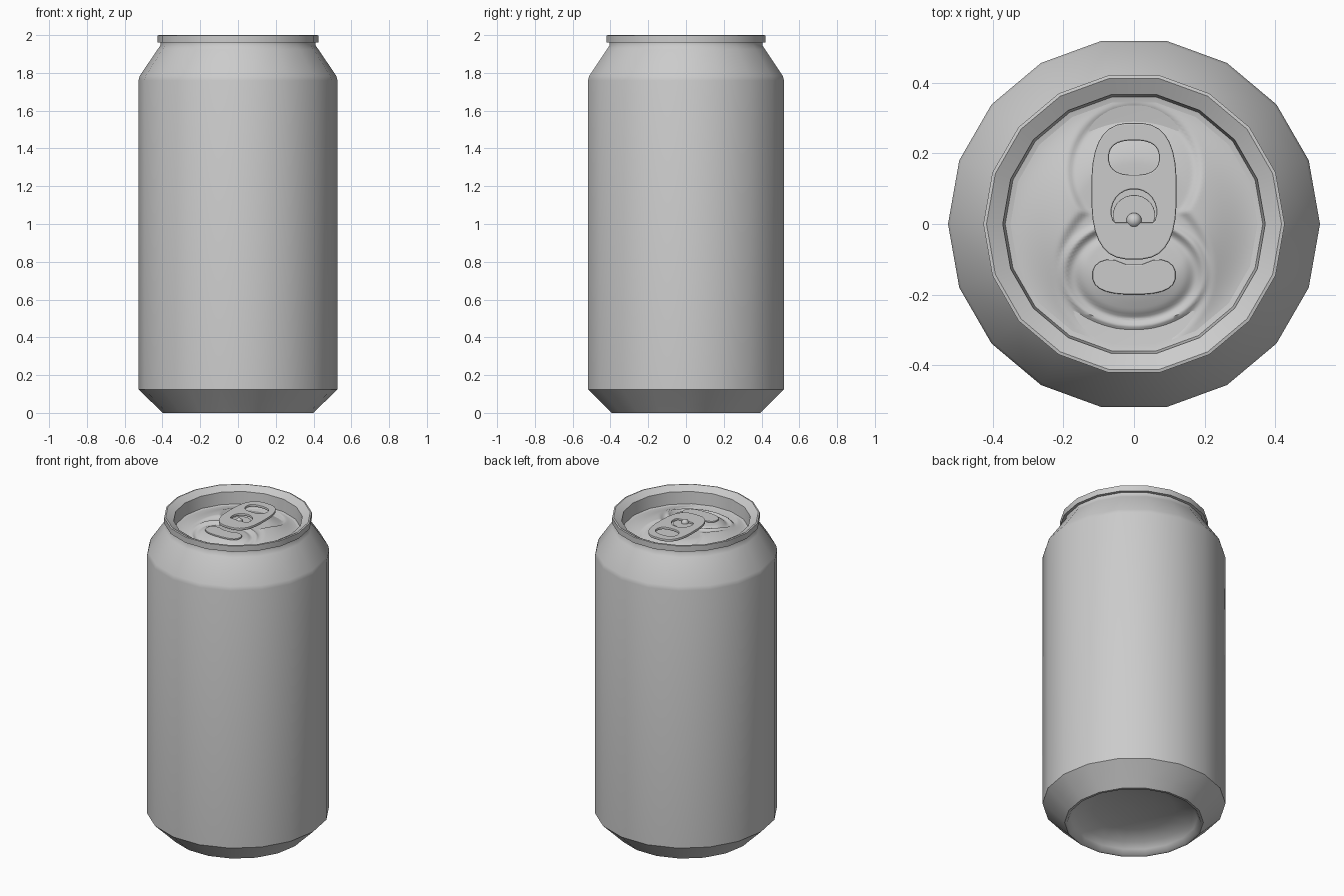
import bpy, bmesh, math
from math import sin, cos, pi, hypot, exp

cube = bpy.data.objects.get("Cube")
if cube:
    bpy.data.objects.remove(cube, do_unlink=True)

SIDES = 18
metal = bpy.data.materials.new("brushed aluminium grey")
metal.use_nodes = True
GREY = (0.6, 0.6, 0.6, 1)
metal.diffuse_color = GREY
metal.node_tree.nodes["Principled BSDF"].inputs["Base Color"].default_value = GREY


def finish(obj, angle):
    obj.data.materials.clear()
    obj.data.materials.append(metal)
    bpy.ops.object.select_all(action='DESELECT')
    obj.select_set(True)
    bpy.context.view_layer.objects.active = obj
    bpy.ops.object.shade_smooth_by_angle(angle=math.radians(angle))


def surface(name, rings, segments, point, angle, up=True):
    """Closed rings of points, capped at the last ring."""
    bm = bmesh.new()
    loops = [[bm.verts.new(point(i, 2 * pi * j / segments)) for j in range(segments)]
             for i in range(rings)]
    for a, b in zip(loops, loops[1:]):
        for j in range(segments):
            k = (j + 1) % segments
            bm.faces.new((a[j], a[k], b[k], b[j]))
    bm.faces.new(loops[-1])
    if not up:
        bmesh.ops.reverse_faces(bm, faces=bm.faces)
    mesh = bpy.data.meshes.new(name)
    bm.to_mesh(mesh)
    bm.free()
    obj = bpy.data.objects.new(name, mesh)
    bpy.context.collection.objects.link(obj)
    finish(obj, angle)
    return obj


def lathe(name, profile, angle, up=True):
    def point(i, t):
        r, z = profile[i]
        return r * cos(t), r * sin(t), z
    return surface(name, len(profile), SIDES, point, angle, up)


def smooth(x):
    x = min(max(x, 0), 1)
    return x * x * (3 - 2 * x)


# Outer wall, shoulder, neck and rolled rim, down to the sunken lid edge
lathe("can_body", [(0.4, 0), (0.445, 0.045), (0.527, 0.125), (0.527, 1.76),
                   (0.52, 1.785), (0.425, 1.925), (0.411, 1.945), (0.411, 1.96),
                   (0.427, 1.962), (0.427, 1.998), (0.418, 2.0), (0.372, 1.975),
                   (0.365, 1.9), (0.345, 1.895)], 38)

# Standing ring and concave base
lathe("base_dome", [(0.4, 0), (0.385, 0), (0.365, 0.03), (0.335, 0.06),
                    (0.24, 0.09), (0.12, 0.105), (0.03, 0.11)], 60, up=False)


# Pressed lid: domed panel, keyhole recess, scored mouth and its bead
def lid_height(x, y, r):
    z = 1.943 - 0.046 * smooth((r - 0.17) / 0.18)
    upper = hypot(x, y - 0.15) / 0.19
    lower = hypot(x, y + 0.13) / 0.225
    z -= 0.014 * smooth((1.02 - min(upper, lower)) / 0.14)
    mouth = hypot(x / 0.2, (y + 0.14) / 0.15)
    z += 0.01 * exp(-((mouth - 1) / 0.06) ** 2)
    z -= 0.008 * exp(-((mouth - 0.85) / 0.08) ** 2)
    return z + 0.008 * smooth((0.8 - mouth) / 0.6)


LID_RINGS = 44


def lid_point(i, t):
    r = 0.35 * (1 - i / LID_RINGS)
    step = 2 * pi / SIDES
    edge = cos(step / 2) / cos(t % step - step / 2)
    r *= 1 + (edge - 1) * (r / 0.35) ** 4
    x, y = r * cos(t), r * sin(t)
    return x, y, lid_height(x, y, r)


surface("lid_panel", LID_RINGS, SIDES * 8, lid_point, 60)


def oval(cy, rx, ry, power=2, count=24):
    """Rounded outline centred on x = 0."""
    pts = []
    for j in range(count):
        t = 2 * pi * (j + 0.5) / count
        c, s = cos(t), sin(t)
        pts.append((math.copysign(abs(c) ** (2 / power), c) * rx,
                    cy + math.copysign(abs(s) ** (2 / power), s) * ry))
    return pts


def plate(name, outlines, z, half, bevel):
    """Filled plate; outlines after the first become holes."""
    curve = bpy.data.curves.new(name, 'CURVE')
    curve.dimensions = '2D'
    curve.fill_mode = 'BOTH'
    curve.extrude = half
    curve.bevel_depth = bevel
    curve.bevel_resolution = 1
    for pts in outlines:
        spline = curve.splines.new('POLY')
        spline.points.add(len(pts) - 1)
        for p, (x, y) in zip(spline.points, pts):
            p.co = (x, y, 0, 1)
        spline.use_cyclic_u = True
    obj = bpy.data.objects.new(name, curve)
    obj.location.z = z
    bpy.context.collection.objects.link(obj)
    bpy.ops.object.select_all(action='DESELECT')
    obj.select_set(True)
    bpy.context.view_layer.objects.active = obj
    bpy.ops.object.convert(target='MESH')
    finish(bpy.context.object, 40)


# Pull tab with finger hole and a slot round the rivet tongue
slot = [(x, max(y, 0.0)) for x, y in oval(0.035, 0.068, 0.068)]
slot = [p for i, p in enumerate(slot) if p != slot[i - 1] and (p[1] > 0 or abs(p[0]) > 0.05)]
plate("pull_tab", [oval(0.093, 0.117, 0.19, 2.8, 32), oval(0.188, 0.075, 0.053, 2.5), slot],
      1.957, 0.004, 0.004)
plate("rivet_tongue", [oval(0.025, 0.058, 0.055)], 1.949, 0.003, 0.002)

# Raised kidney on the mouth, dipped in the middle of its upper edge
kidney = [(x, y - (0.03 * exp(-(x / 0.05) ** 2) if y > -0.145 else 0))
          for x, y in oval(-0.145, 0.115, 0.052, 2.6)]
plate("mouth_emboss", [kidney], 1.938, 0.002, 0.003)

# Rivet
bpy.ops.mesh.primitive_uv_sphere_add(segments=16, ring_count=8, radius=0.022,
                                     location=(0, 0.01, 1.953))
rivet = bpy.context.object
rivet.name = "rivet"
finish(rivet, 60)
